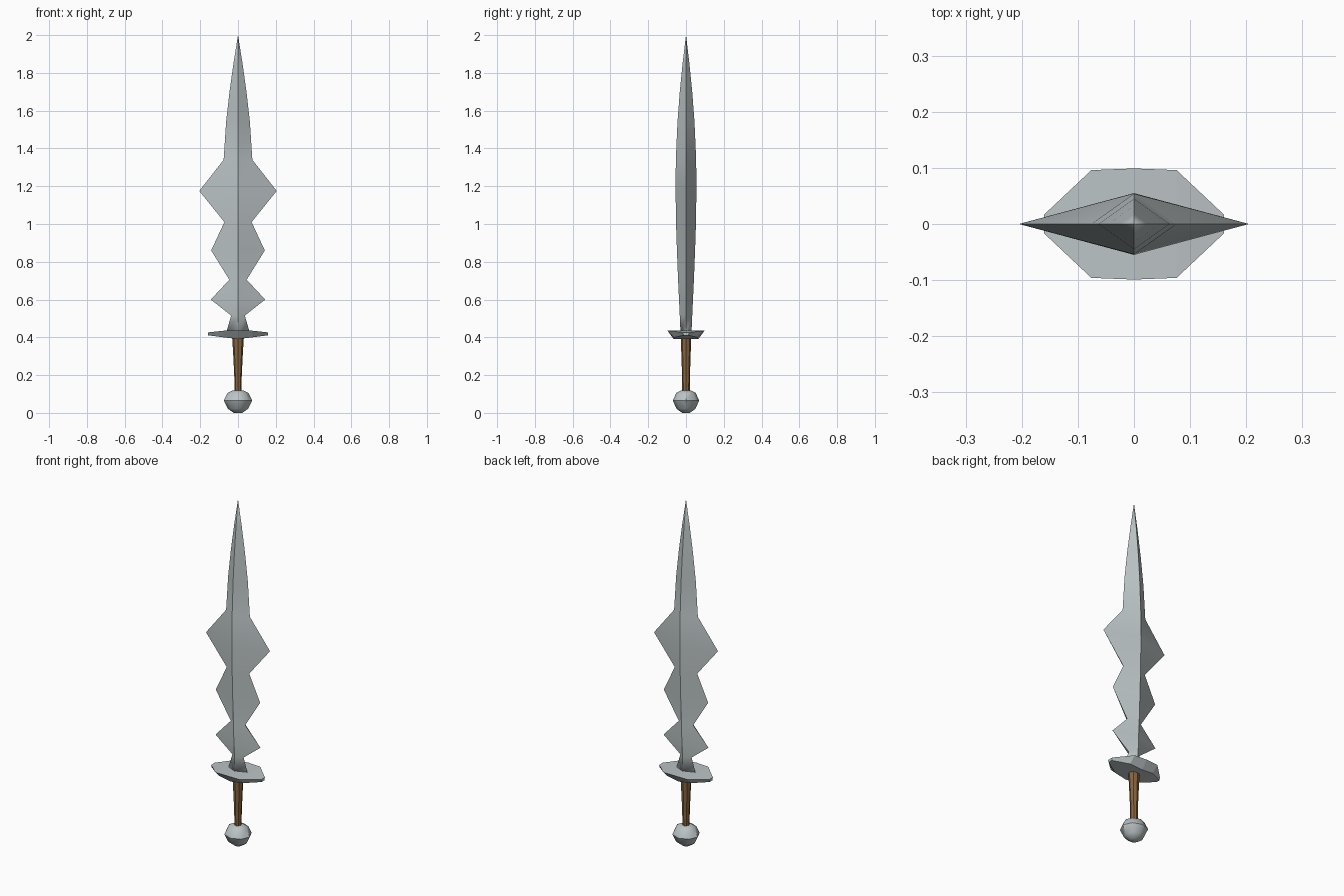
import bpy, bmesh, math

cube = bpy.data.objects.get("Cube")
if cube:
    bpy.data.objects.remove(cube)


def material(name, rgb):
    m = bpy.data.materials.new(name)
    m.use_nodes = True
    colour = (*rgb, 1)
    m.diffuse_color = colour
    m.node_tree.nodes["Principled BSDF"].inputs["Base Color"].default_value = colour
    return m


steel = material("steel grey", (0.50, 0.55, 0.56))
leather = material("brown grip", (0.25, 0.13, 0.05))


def loft(name, rings, mat, sharp_ridges=False, angle=None):
    """Skin a stack of equal-length point rings and close both ends."""
    bm = bmesh.new()
    stack = [[bm.verts.new(p) for p in ring] for ring in rings]
    for low, high in zip(stack, stack[1:]):
        for i in range(len(low)):
            j = (i + 1) % len(low)
            bm.faces.new((low[i], low[j], high[j], high[i]))
            if sharp_ridges:
                bm.edges.get((low[i], high[i])).smooth = False
    bm.faces.new(stack[0][::-1])
    bm.faces.new(stack[-1])
    bmesh.ops.remove_doubles(bm, verts=bm.verts, dist=0.0001)
    bmesh.ops.recalc_face_normals(bm, faces=bm.faces)
    for f in bm.faces:
        f.smooth = sharp_ridges
    mesh = bpy.data.meshes.new(name)
    bm.to_mesh(mesh)
    bm.free()
    mesh.materials.append(mat)
    ob = bpy.data.objects.new(name, mesh)
    bpy.context.collection.objects.link(ob)
    if angle:
        bpy.ops.object.select_all(action='DESELECT')
        ob.select_set(True)
        bpy.context.view_layer.objects.active = ob
        bpy.ops.object.shade_smooth_by_angle(angle=math.radians(angle))
    return ob


def round_ring(z, rx, ry, sides=8):
    turns = [2 * math.pi * i / sides for i in range(sides)]
    return [(rx * math.cos(a), ry * math.sin(a), z) for a in turns]


# Blade: diamond section with a jagged outline (height, half width, half depth)
blade = [(0.42, 0.064, 0.029), (0.515, 0.036, 0.033), (0.60, 0.144, 0.037),
         (0.705, 0.046, 0.042), (0.86, 0.142, 0.048), (1.01, 0.072, 0.053),
         (1.175, 0.205, 0.055), (1.34, 0.076, 0.054), (1.54, 0.063, 0.045),
         (1.70, 0.045, 0.033), (1.85, 0.024, 0.018), (2.0, 0.0001, 0.0001)]
loft("blade", [round_ring(z, w, d, 4) for z, w, d in blade], steel, sharp_ridges=True)

# Guard: sections along x (x, top half depth, top z, bottom half depth, bottom z)
half = [(0.160, 0.017, 0.426, 0.012, 0.411), (0.076, 0.096, 0.435, 0.060, 0.400)]
sections = ([(-x, *rest) for x, *rest in half] + [(0, 0.099, 0.437, 0.066, 0.391)]
            + half[::-1])
loft("guard", [[(x, -t, zt), (x, t, zt), (x, b, zb), (x, -b, zb)]
               for x, t, zt, b, zb in sections], steel)

# Grip: tapers down to the pommel
grip = [(0.10, 0.018, 0.020), (0.20, 0.020, 0.021),
        (0.32, 0.026, 0.025), (0.40, 0.031, 0.028)]
loft("grip", [round_ring(*g) for g in grip], leather)

# Pommel: faceted ball
pommel = [(0.0, 0.022), (0.022, 0.054), (0.065, 0.075), (0.105, 0.056), (0.118, 0.030)]
loft("pommel", [round_ring(z, r, r * 0.93) for z, r in pommel], steel, angle=42)
